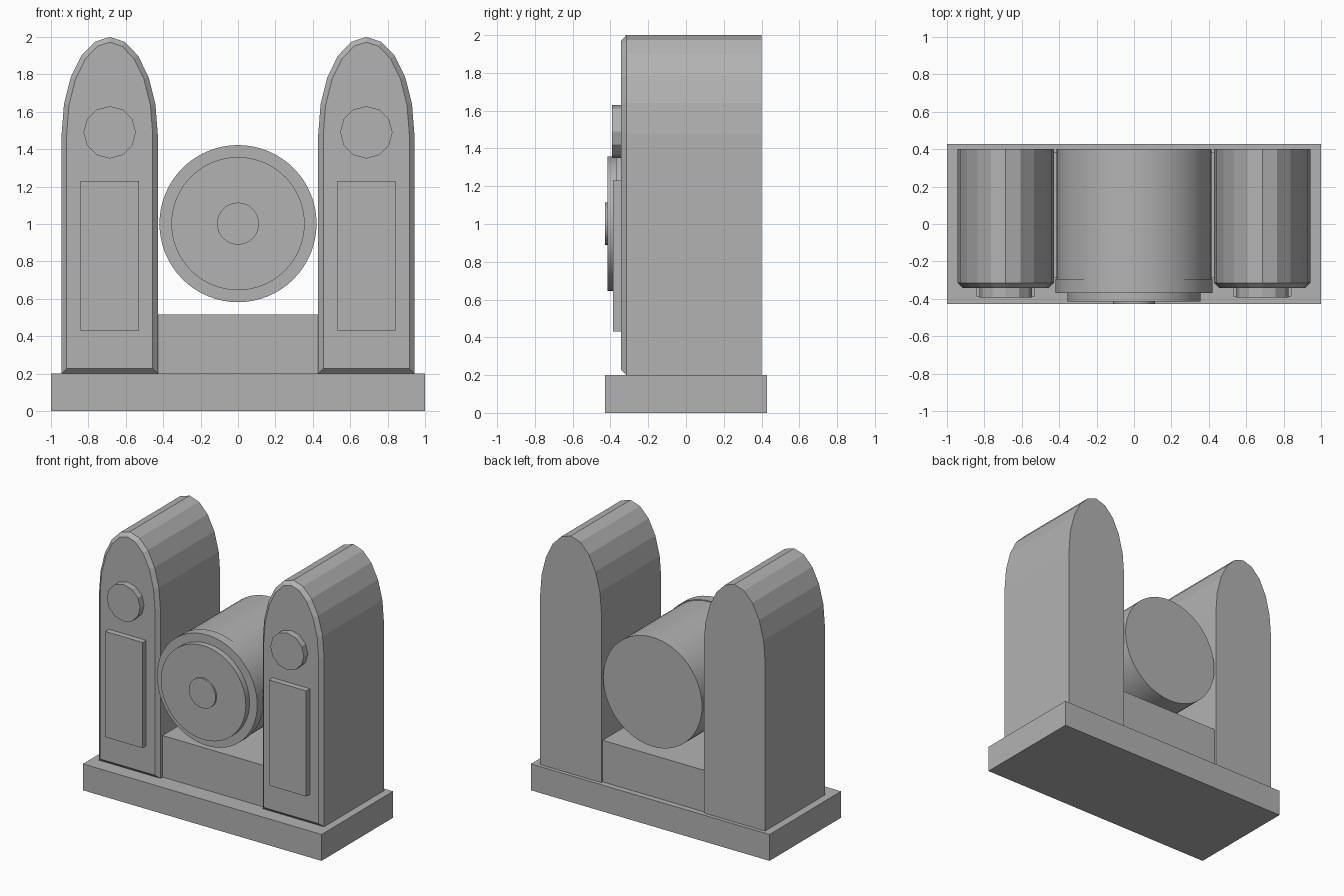
import bpy, bmesh
from math import sin, cos, pi, radians

cube = bpy.data.objects.get("Cube")
if cube:
    bpy.data.objects.remove(cube, do_unlink=True)

grey = bpy.data.materials.new("plain grey")
grey.use_nodes = True
colour = (0.45, 0.45, 0.45, 1)
grey.diffuse_color = colour
grey.node_tree.nodes["Principled BSDF"].inputs["Base Color"].default_value = colour


def extrude_profile(name, points, y_front, y_back, chamfer=0, smooth=False):
    """Extrude an outline in x and z from front to back, optionally chamfering the front rim."""
    bm = bmesh.new()
    front = bm.faces.new([bm.verts.new((x, y_front, z)) for x, z in points])
    extruded = bmesh.ops.extrude_face_region(bm, geom=[front], use_keep_orig=True)
    moved = [v for v in extruded["geom"] if isinstance(v, bmesh.types.BMVert)]
    bmesh.ops.translate(bm, verts=moved, vec=(0, y_back - y_front, 0))
    bmesh.ops.recalc_face_normals(bm, faces=bm.faces)
    if chamfer:
        rim = [e for e in bm.edges if all(abs(v.co.y - y_front) < 1e-5 for v in e.verts)]
        bmesh.ops.bevel(bm, geom=rim, offset=chamfer, segments=1, affect="EDGES")
    mesh = bpy.data.meshes.new(name)
    bm.to_mesh(mesh)
    bm.free()
    mesh.materials.append(grey)
    obj = bpy.data.objects.new(name, mesh)
    bpy.context.collection.objects.link(obj)
    if smooth:
        bpy.ops.object.select_all(action="DESELECT")
        bpy.context.view_layer.objects.active = obj
        obj.select_set(True)
        bpy.ops.object.shade_smooth_by_angle(angle=radians(30))
    return obj


def rectangle(x0, x1, z0, z1):
    return [(x0, z0), (x1, z0), (x1, z1), (x0, z1)]


def circle(x, z, r, sides):
    return [(x + r * cos(2 * pi * i / sides), z + r * sin(2 * pi * i / sides))
            for i in range(sides)]


def arch(x, half_width, z_base, z_spring, rise, sides):
    curve = [(x + half_width * cos(pi * i / sides), z_spring + rise * sin(pi * i / sides))
             for i in range(sides + 1)]
    return [(x - half_width, z_base), (x + half_width, z_base)] + curve


# Plinth and the low block between the towers
extrude_profile("base", rectangle(-1, 1, 0, 0.2), -0.428, 0.428)
extrude_profile("middle_block", rectangle(-0.43, 0.43, 0.2, 0.515), -0.29, 0.385)

# Arched towers with a raised panel and a round boss
for side, label in ((1, "left"), (-1, "right")):
    x = side * 0.686
    extrude_profile(label + "_tower", arch(x, 0.257, 0.2, 1.48, 0.52, 10), -0.343, 0.4, 0.027)
    extrude_profile(label + "_panel", rectangle(x - 0.157, x + 0.157, 0.43, 1.23), -0.387, -0.34)
    extrude_profile(label + "_boss", circle(x, 1.49, 0.14, 12), -0.392, -0.34)

# Central drum: body, front ring, disc and hub
drum = (("drum_body", 0.414, -0.3, 0.4), ("drum_ring", 0.42, -0.37, -0.295),
        ("drum_disc", 0.356, -0.415, -0.365), ("drum_hub", 0.112, -0.428, -0.41))
for name, radius, y_front, y_back in drum:
    extrude_profile(name, circle(0, 1.002, radius, 64), y_front, y_back, smooth=True)
